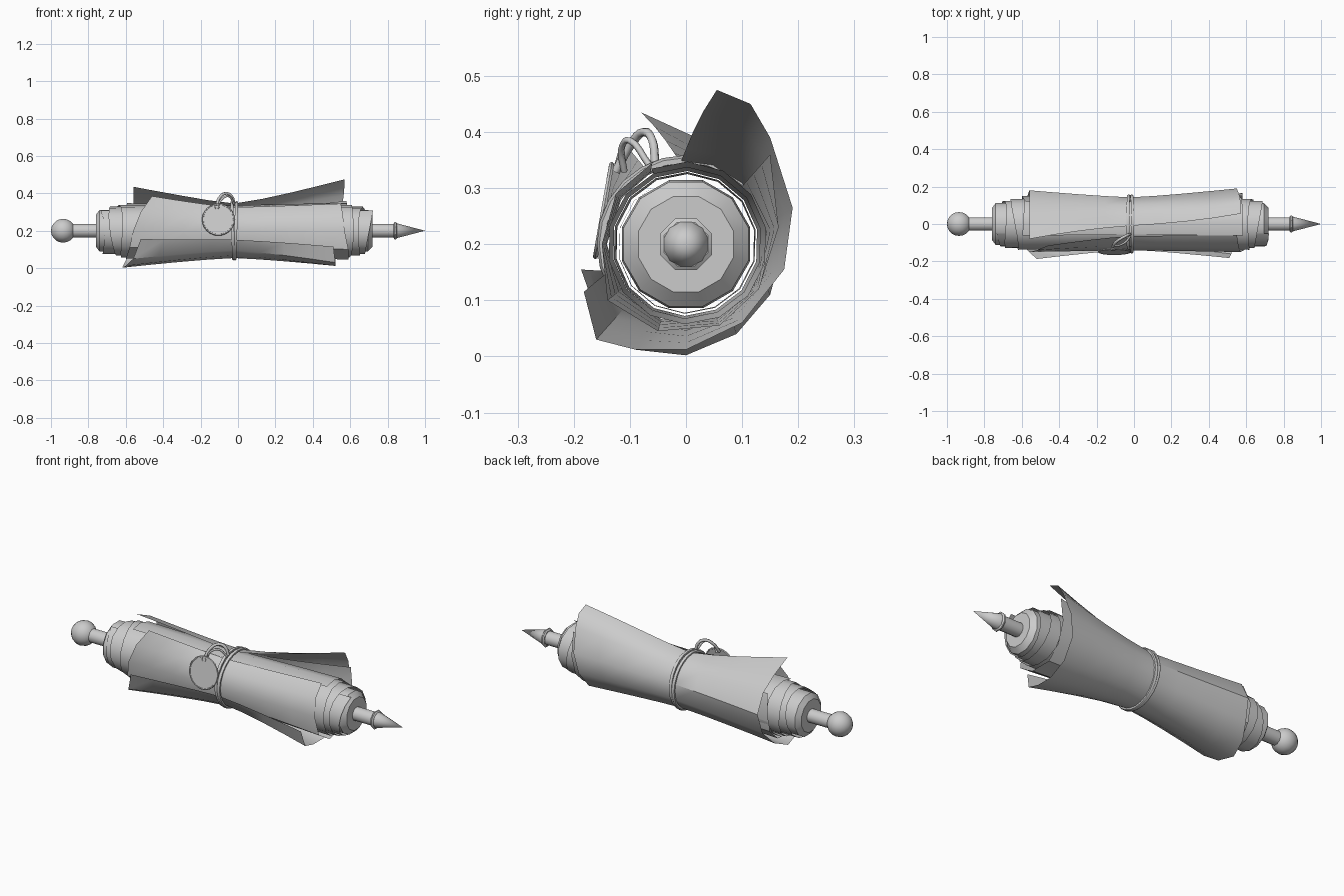
import bpy, bmesh, math
from mathutils import Vector, Matrix

if "Cube" in bpy.data.objects:
    bpy.data.objects.remove(bpy.data.objects["Cube"])

CZ = 0.2      # height of the scroll axis
WAIST = -0.02 # where the cord pinches the scroll


def make(name, verts, faces, smooth=True):
    me = bpy.data.meshes.new(name)
    me.from_pydata(verts, [], faces)
    ob = bpy.data.objects.new(name, me)
    bpy.context.collection.objects.link(ob)
    if smooth:
        bpy.ops.object.select_all(action='DESELECT')
        ob.select_set(True)
        bpy.context.view_layer.objects.active = ob
        bpy.ops.object.shade_smooth_by_angle(angle=math.radians(35))
    return ob


def polar(x, a, r):
    return (x, r * math.cos(a), CZ + r * math.sin(a))


def lathe(name, profile, n):
    # revolve (x, radius) points about the scroll axis
    verts = [polar(x, math.tau * (i + .5) / n, r) for x, r in profile for i in range(n)]
    faces = [(j*n + i, j*n + (i+1) % n, (j+1)*n + (i+1) % n, (j+1)*n + i)
             for j in range(len(profile) - 1) for i in range(n)]
    ob = make(name, verts, faces)
    bm = bmesh.new()
    bm.from_mesh(ob.data)
    bmesh.ops.remove_doubles(bm, verts=bm.verts, dist=1e-5)
    bmesh.ops.recalc_face_normals(bm, faces=bm.faces)
    bm.to_mesh(ob.data)
    bm.free()
    return ob


def grid_faces(cols, rows, flip):
    f = [(i*rows + j, i*rows + j + 1, (i+1)*rows + j + 1, (i+1)*rows + j)
         for i in range(cols - 1) for j in range(rows - 1)]
    return [q[::-1] for q in f] if flip else f


def unwrap(points):
    out, last = [], None
    for x, y, z in points:
        a = math.atan2(z - CZ, y)
        if last is not None:
            a += math.tau * round((last - a) / math.tau)
        last = a
        out.append((x, a, math.hypot(y, z - CZ)))
    return out


def loose_sheet(name, left, right, waist_r, flip):
    # sheet pinched at the cord and flaring out to two drawn end edges
    verts = []
    for L, R in zip(unwrap(left), unwrap(right)):
        mid_a = (L[1] + R[1]) / 2
        for end, ts in ((L, (1, .75, .5, .25, 0)), (R, (.25, .5, .75, 1))):
            for t in ts:
                verts.append(polar(WAIST + (end[0] - WAIST) * t,
                                   mid_a + (end[1] - mid_a) * t,
                                   waist_r + (end[2] - waist_r) * t ** 1.25))
    return make(name, verts, grid_faces(len(left), 9, flip))


def cord_curve(name, pts, radius, cyclic=False):
    cu = bpy.data.curves.new(name, 'CURVE')
    cu.dimensions = '3D'
    cu.bevel_depth = radius
    cu.bevel_resolution = 1
    cu.resolution_u = 4
    cu.use_fill_caps = True
    sp = cu.splines.new('BEZIER')
    sp.bezier_points.add(len(pts) - 1)
    for p, co in zip(sp.bezier_points, pts):
        p.co = co
        p.handle_left_type = p.handle_right_type = 'AUTO'
    sp.use_cyclic_u = cyclic
    ob = bpy.data.objects.new(name, cu)
    bpy.context.collection.objects.link(ob)
    return ob


# Rod with a ball at one end and a collared point at the other
lathe("rod", [(-.9, 0), (-.9, .037), (.85, .037), (.85, 0)], 12)
lathe("rod_ball", [(-.935 - .065 * math.cos(math.pi * k / 10), .065 * math.sin(math.pi * k / 10))
                   for k in range(11)], 16)
lathe("rod_collar", [(.832, 0), (.832, .042), (.838, .05), (.844, .05), (.85, .042), (.85, 0)], 8)
lathe("rod_point", [(.845, 0), (.845, .042), (1, 0)], 12)

# Core with chamfered ends
lathe("roll_core", [(-.76, 0), (-.76, .088), (-.74, .115), (-.5, .118), (WAIST, .112),
                    (.5, .118), (.695, .115), (.72, .088), (.72, 0)], 12)

# Rolled paper, winding outward with stepped-back ends
PER, TURNS = 14, 3
verts = []
for i in range(PER * TURNS + 1):
    u = i / (PER * TURNS)
    x0 = -.735 + .15 * u + .012 * math.sin(i * .7)
    x1 = .71 - .14 * u + .012 * math.cos(i * .6)
    for j in range(7):
        x = x0 + (x1 - x0) * j / 6
        pinch = max(0, 1 - abs(x - WAIST) / .5)
        verts.append(polar(x, 2 + math.tau * i / PER, .12 + .028 * u - .012 * u * pinch))
make("paper_roll", verts, grid_faces(PER * TURNS + 1, 7, True))

# Loose sheets around the back and around the front
loose_sheet("back_sheet",
            [(-.56, -.08, .435), (-.56, .04, .38), (-.56, .13, .32), (-.56, .18, .22),
             (-.57, .15, .11), (-.60, .09, .04), (-.62, 0, .002), (-.60, -.09, .012),
             (-.56, -.15, .05), (-.52, -.187, .155)],
            [(.57, .055, .475), (.57, .115, .45), (.565, .15, .39), (.55, .19, .265),
             (.53, .175, .155), (.52, .10, .06), (.52, 0, .012), (.52, -.09, .012),
             (.52, -.16, .03), (.51, -.182, .115)], .146, False)
loose_sheet("front_sheet",
            [(-.46, -.115, .385), (-.52, -.14, .30), (-.56, -.15, .20), (-.58, -.13, .11),
             (-.60, -.05, .05), (-.60, .06, .055), (-.60, .13, .12), (-.60, .15, .22),
             (-.58, .12, .32)],
            [(.55, -.06, .345), (.56, -.125, .29), (.57, -.15, .20), (.59, -.14, .10),
             (.59, -.05, .045), (.58, .06, .055), (.58, .13, .12), (.58, .165, .23),
             (.58, .15, .36)], .141, True)

# Tied cord: two turns, plus a loop down to the tag
for k, x in enumerate((WAIST - .008, WAIST + .008)):
    bpy.ops.mesh.primitive_torus_add(major_segments=24, minor_segments=6, major_radius=.15,
                                     minor_radius=.009, location=(x, 0, CZ),
                                     rotation=(0, math.pi / 2 + .03 * (2 * k - 1), 0))
    bpy.context.object.name = "cord_turn"
    bpy.ops.object.shade_smooth_by_angle(angle=math.radians(60))
cord_curve("cord_loop", [(-.02, -.055, .345), (-.035, -.06, .385), (-.065, -.075, .40),
                         (-.10, -.10, .375), (-.115, -.125, .33)], .008)
cord_curve("cord_tail", [(-.02, -.065, .34), (-.05, -.10, .385), (-.085, -.115, .37),
                         (-.11, -.11, .33)], .006)

# Round tag with a raised rim, hanging on the front
tilt = (math.radians(80), 0, 0)
bpy.ops.mesh.primitive_cylinder_add(vertices=24, radius=.084, depth=.006,
                                    location=(-.105, -.147, .26), rotation=tilt)
bpy.context.object.name = "tag"
bpy.ops.object.shade_smooth_by_angle(angle=math.radians(40))
bpy.ops.mesh.primitive_torus_add(major_segments=24, minor_segments=6, major_radius=.083,
                                 minor_radius=.005, location=(-.105, -.147, .26), rotation=tilt)
bpy.context.object.name = "tag_rim"
bpy.ops.mesh.primitive_torus_add(major_segments=12, minor_segments=6, major_radius=.011,
                                 minor_radius=.003, location=(-.112, -.137, .328), rotation=tilt)
bpy.context.object.name = "tag_eyelet"
